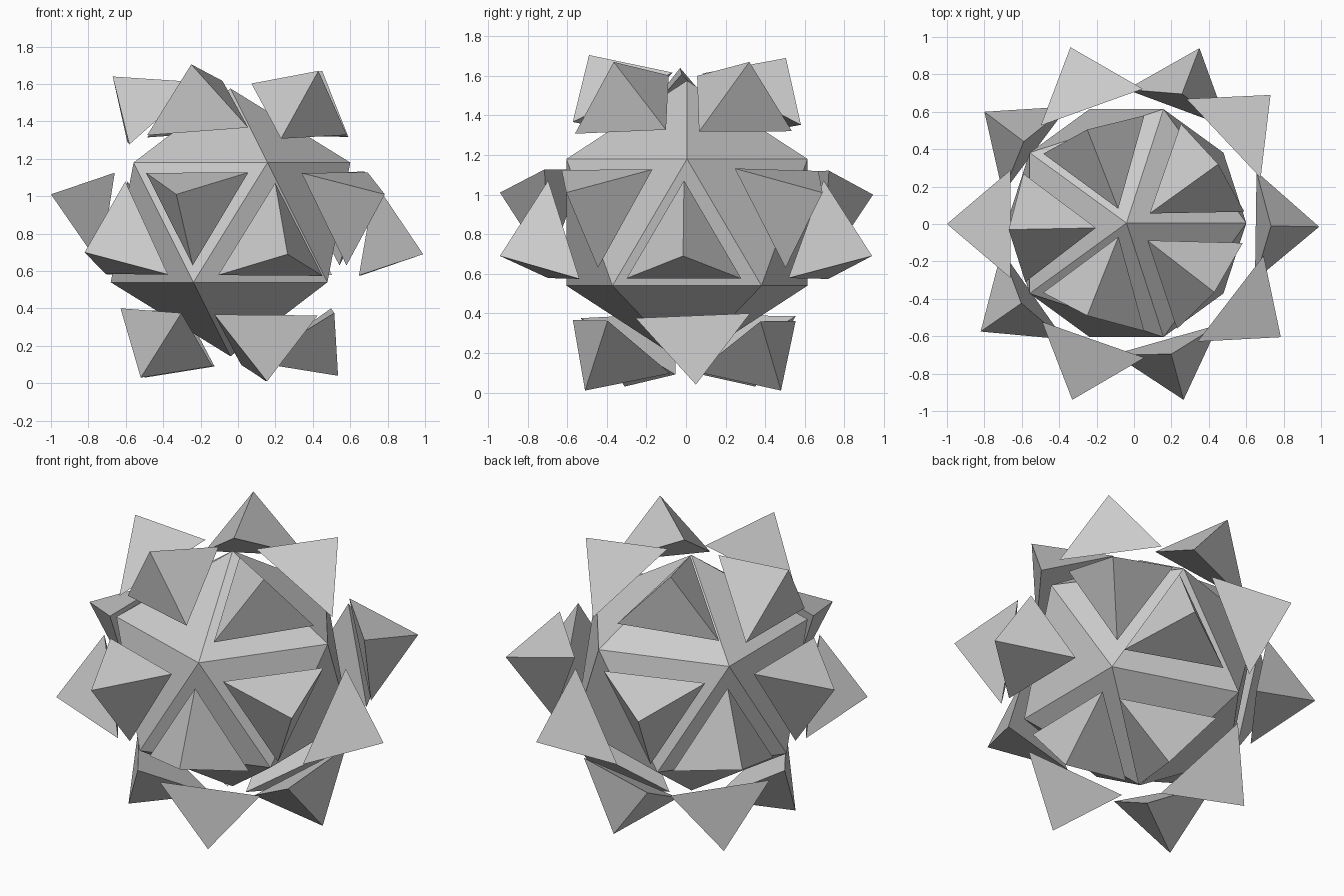
import bpy, bmesh
from mathutils import Vector

if "Cube" in bpy.data.objects:
    bpy.data.objects.remove(bpy.data.objects["Cube"])

CORE = Vector((-0.04, 0.005, 0.86))
HUB = Vector((0, 0, 0.853))

# Spike tips: top cap, upper ring, lower ring, bottom cap
TIPS = [
    (0.45, 0.32, 1.67), (0.43, -0.365, 1.67), (-0.25, -0.49, 1.705),
    (-0.67, -0.03, 1.64), (-0.25, 0.505, 1.69),
    (-1.0, 0.0, 1.01), (-0.33, -0.94, 1.01), (-0.34, 0.945, 1.0),
    (0.73, 0.69, 1.01), (0.785, -0.605, 1.01),
    (0.99, -0.015, 0.69), (0.35, 0.94, 0.69), (-0.80, 0.60, 0.70),
    (-0.82, -0.575, 0.70), (0.265, -0.94, 0.69),
    (0.535, 0.05, 0.04), (0.155, -0.51, 0.01), (0.15, 0.48, 0.01),
    (-0.52, -0.31, 0.03), (-0.50, 0.35, 0.03),
]


def add_object(name, bm):
    mesh = bpy.data.meshes.new(name)
    bmesh.ops.recalc_face_normals(bm, faces=bm.faces)
    bm.to_mesh(mesh)
    bm.free()
    ob = bpy.data.objects.new(name, mesh)
    bpy.context.collection.objects.link(ob)
    return ob


# Core: twenty-sided ball
bm = bmesh.new()
bmesh.ops.create_icosphere(bm, subdivisions=1, radius=0.716)
bm.normal_update()
faces = [(f.normal.copy(), f.calc_center_median(), [v.co.copy() for v in f.verts])
         for f in bm.faces]
core = add_object("core", bm)
core.location = CORE

# Spikes: one three-sided pyramid floating over each core face
for i, tip in enumerate(TIPS):
    arm = Vector(tip) - HUB
    normal, mid, corners = max(faces, key=lambda f: f[0].dot(arm))
    turn = normal.rotation_difference(arm.normalized())
    bm = bmesh.new()
    base = [bm.verts.new(HUB + arm * 0.685 + turn @ ((c - mid) * 0.77)) for c in corners]
    top = bm.verts.new(Vector(tip))
    bm.faces.new(base)
    for k in range(3):
        bm.faces.new((base[k], base[(k + 1) % 3], top))
    add_object(f"spike_{i + 1:02d}", bm)
